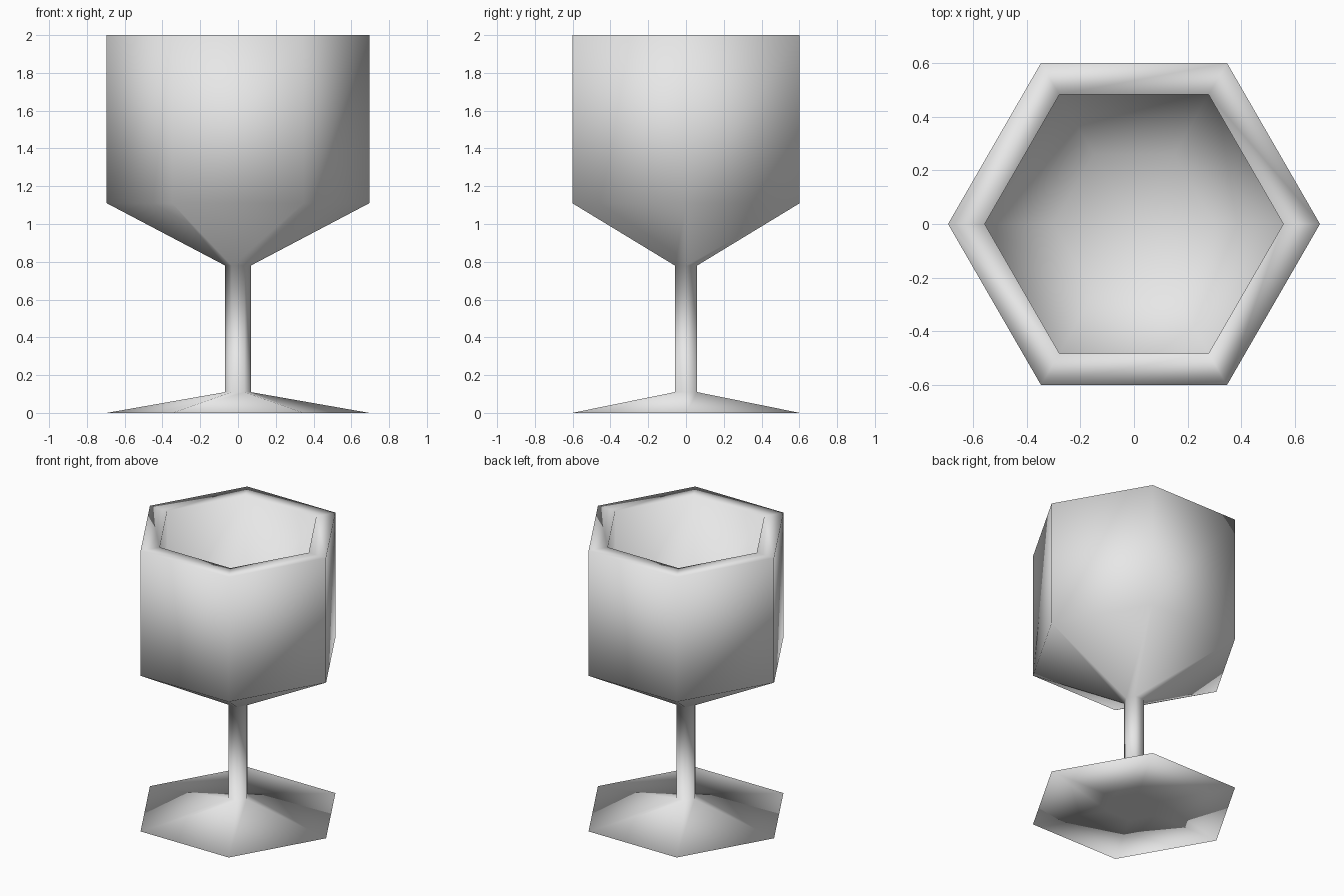
import bpy, bmesh, math

if "Cube" in bpy.data.objects:
    bpy.data.objects.remove(bpy.data.objects["Cube"], do_unlink=True)

SIDES = 6


def make_material(name, rgb):
    mat = bpy.data.materials.new(name)
    mat.use_nodes = True
    mat.diffuse_color = (*rgb, 1)
    mat.node_tree.nodes["Principled BSDF"].inputs["Base Color"].default_value = (*rgb, 1)
    return mat


def lathe(name, profile, mat):
    """Turn (radius, height) points round z; zero radius gives a single tip."""
    bm = bmesh.new()
    rings = []
    for r, z in profile:
        count = SIDES if r else 1
        angles = [math.tau * i / SIDES for i in range(count)]
        rings.append([bm.verts.new((r * math.cos(a), r * math.sin(a), z)) for a in angles])
    for low, high in zip(rings, rings[1:]):
        for i in range(SIDES):
            j = (i + 1) % SIDES
            corners = [low[i % len(low)], low[j % len(low)],
                       high[j % len(high)], high[i % len(high)]]
            bm.faces.new(list(dict.fromkeys(corners)))
    bmesh.ops.recalc_face_normals(bm, faces=bm.faces)
    for face in bm.faces:
        face.smooth = True
    mesh = bpy.data.meshes.new(name)
    bm.to_mesh(mesh)
    bm.free()
    mesh.materials.append(mat)
    obj = bpy.data.objects.new(name, mesh)
    bpy.context.collection.objects.link(obj)
    return obj


grey = make_material("light_grey", (0.8, 0.8, 0.8))

# One continuous skin, so the shading flows from foot to stem to bowl
foot = [(0, 0), (0.18, 0), (0.695, 0)]
stem = [(0.068, 0.11), (0.068, 0.78)]
bowl_outside = [(0.695, 1.11), (0.695, 2.0)]
bowl_inside = [(0.558, 2.0), (0.558, 1.2), (0.3, 1.02), (0, 0.95)]
lathe("goblet", foot + stem + bowl_outside + bowl_inside, grey)
